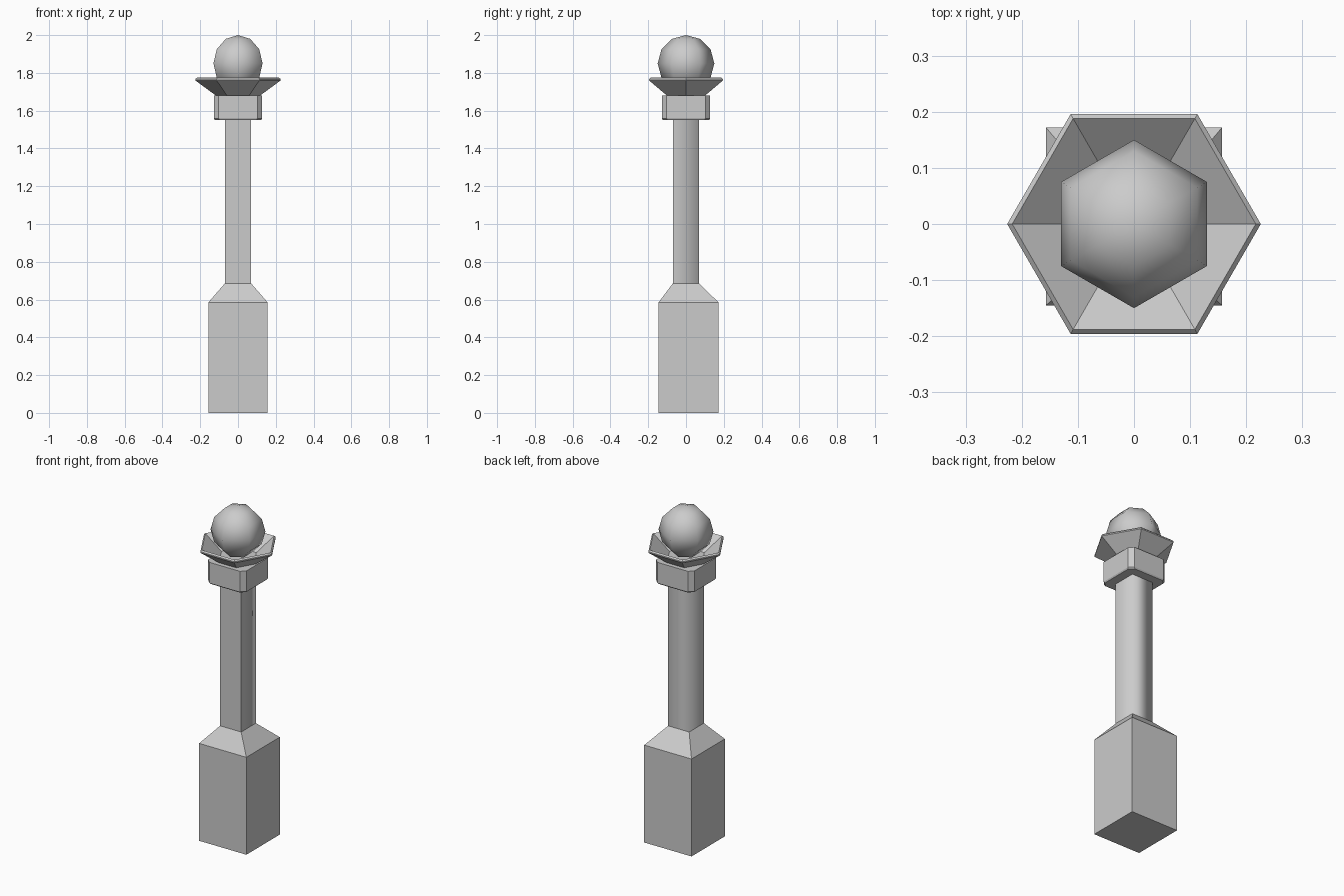
import bpy, bmesh, math

cube = bpy.data.objects.get("Cube")
if cube:
    bpy.data.objects.remove(cube, do_unlink=True)

grey = bpy.data.materials.new("stone grey")
grey.use_nodes = True
COLOUR = (0.6, 0.6, 0.6, 1)
grey.diffuse_color = COLOUR
grey.node_tree.nodes["Principled BSDF"].inputs["Base Color"].default_value = COLOUR


def rect(x, y0, y1, z):
    return [(-x, y0, z), (x, y0, z), (x, y1, z), (-x, y1, z)]


def chamfered(h, c, z):
    k = h - c
    return [(-k, -h, z), (k, -h, z), (h, -k, z), (h, k, z),
            (k, h, z), (-k, h, z), (-h, k, z), (-h, -k, z)]


def hexagon(r, z):
    return [(r * math.cos(i * math.pi / 3), r * math.sin(i * math.pi / 3), z) for i in range(6)]


def loft(name, rings, smooth=False):
    """Skin a stack of matching rings and cap both ends."""
    bm = bmesh.new()
    loops = [[bm.verts.new(p) for p in ring] for ring in rings]
    n = len(loops[0])
    for a, b in zip(loops, loops[1:]):
        for i in range(n):
            j = (i + 1) % n
            bm.faces.new((a[i], a[j], b[j], b[i])).smooth = smooth
    bm.faces.new(loops[0][::-1])
    bm.faces.new(loops[-1])
    mesh = bpy.data.meshes.new(name)
    bm.to_mesh(mesh)
    bm.free()
    mesh.materials.append(grey)
    obj = bpy.data.objects.new(name, mesh)
    bpy.context.collection.objects.link(obj)
    return obj


# Pedestal with a sloped shoulder
loft("base", [rect(0.157, -0.145, 0.172, 0), rect(0.157, -0.145, 0.172, 0.585),
              rect(0.07, -0.07, 0.07, 0.685)])

# Square shaft, softened everywhere but along its front face and ends
post = loft("post", [rect(0.07, -0.07, 0.07, 0.68), rect(0.07, -0.07, 0.07, 1.56)], True)
for e in post.data.edges:
    a, b = (post.data.vertices[v].co for v in e.vertices)
    e.use_edge_sharp = abs(a.z - b.z) < 0.1 or a.y < 0

# Collar with chamfered corners
loft("collar", [chamfered(0.122, 0.025, 1.55), chamfered(0.127, 0.025, 1.558),
                chamfered(0.127, 0.025, 1.68)])

# Open six-sided dish with a thin rim
loft("dish", [hexagon(0.11, 1.675), hexagon(0.226, 1.76), hexagon(0.226, 1.767),
              hexagon(0.217, 1.775), hexagon(0.11, 1.695)])

# Low-poly ball resting in the dish
bpy.ops.mesh.primitive_uv_sphere_add(segments=6, ring_count=6, radius=0.15, location=(0, 0, 1.85))
ball = bpy.context.object
ball.name = "ball"
ball.data.materials.append(grey)
bpy.ops.object.shade_smooth()
